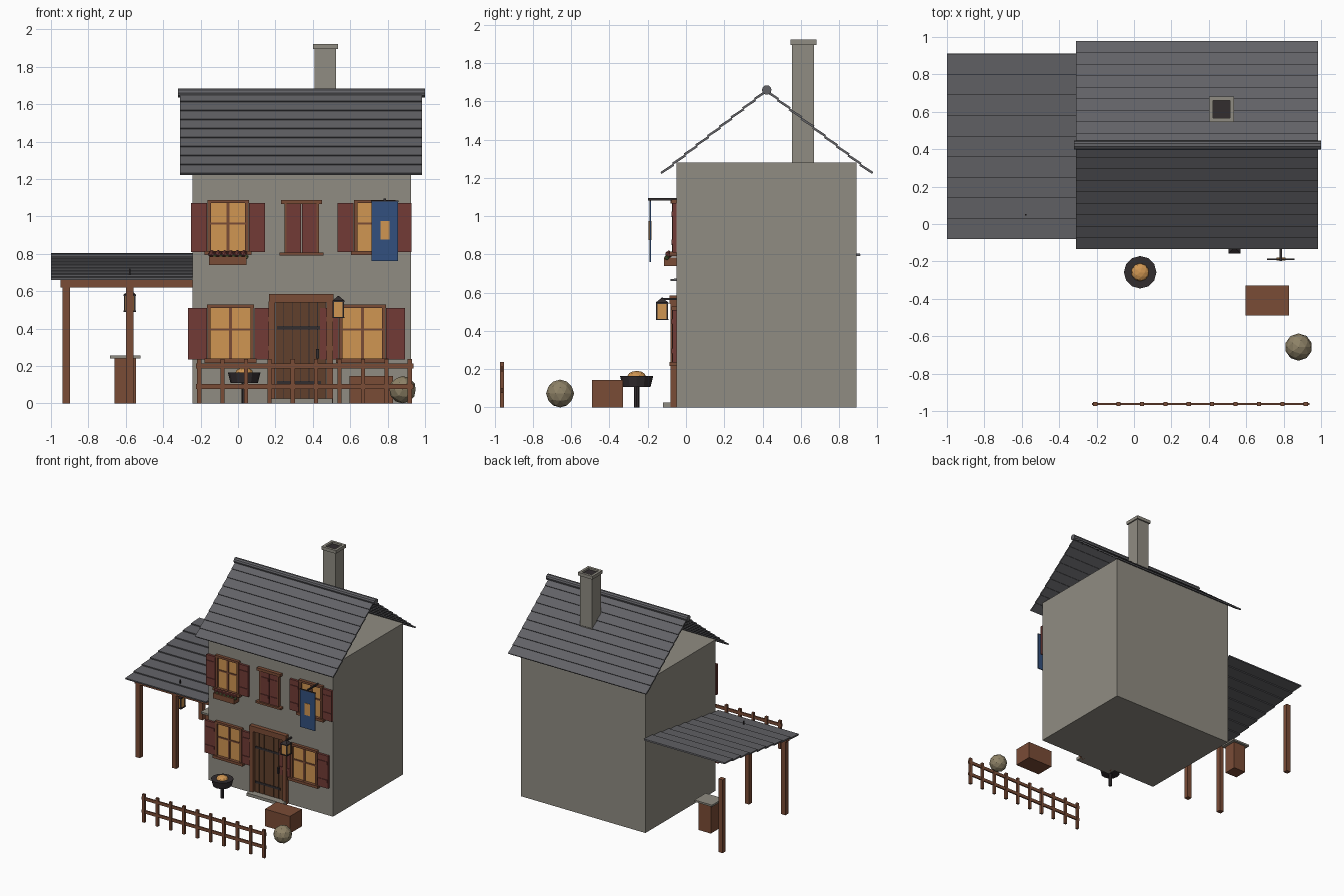
import bpy, bmesh, math
from mathutils import Matrix, Vector

cube = bpy.data.objects.get("Cube")
if cube:
    bpy.data.objects.remove(cube)


def material(name, r, g, b):
    """Flat material from display values, stored as linear."""
    lin = [((c / 255 + .055) / 1.055) ** 2.4 for c in (r, g, b)] + [1]
    mat = bpy.data.materials.new(name)
    mat.use_nodes = True
    mat.diffuse_color = lin
    mat.node_tree.nodes["Principled BSDF"].inputs["Base Color"].default_value = lin
    return mat


stone = material("grey stone", 144, 140, 130)
slate = material("dark slate", 98, 98, 102)
wood = material("brown wood", 122, 76, 54)
plank = material("dark plank wood", 97, 64, 44)
red = material("dull red paint", 114, 59, 54)
amber = material("amber glow", 208, 150, 82)
iron = material("black iron", 50, 45, 47)
blue = material("blue cloth", 50, 80, 126)
straw = material("straw", 142, 130, 103)
leaf = material("leaf green", 84, 104, 62)


def finish(name, bm, mat):
    bmesh.ops.recalc_face_normals(bm, faces=bm.faces)
    mesh = bpy.data.meshes.new(name)
    bm.to_mesh(mesh)
    bm.free()
    mesh.materials.append(mat)
    obj = bpy.data.objects.new(name, mesh)
    bpy.context.collection.objects.link(obj)
    return obj


def box(name, mat, x0, x1, y0, y1, z0, z1):
    bm = bmesh.new()
    centre = Vector((x0 + x1, y0 + y1, z0 + z1)) / 2
    size = Matrix.Diagonal((x1 - x0, y1 - y0, z1 - z0, 1))
    bmesh.ops.create_cube(bm, size=1, matrix=Matrix.Translation(centre) @ size)
    return finish(name, bm, mat)


def cone(name, mat, x, y, z0, z1, r0, r1, sides, turn=0):
    bm = bmesh.new()
    place = Matrix.Translation((x, y, (z0 + z1) / 2)) @ Matrix.Rotation(turn, 4, "Z")
    bmesh.ops.create_cone(bm, cap_ends=True, segments=sides, radius1=r0, radius2=r1,
                          depth=z1 - z0, matrix=place)
    return finish(name, bm, mat)


def ball(name, mat, x, y, z, r, detail=2, squash=1):
    bm = bmesh.new()
    place = Matrix.Translation((x, y, z)) @ Matrix.Diagonal((1, 1, squash, 1))
    bmesh.ops.create_icosphere(bm, subdivisions=detail, radius=r, matrix=place)
    return finish(name, bm, mat)


WALL = -.05


def on_wall(name, mat, cx, width, z0, z1, out, back=0):
    """Box fixed to the front wall, standing out from it."""
    return box(name, mat, cx - width / 2, cx + width / 2, WALL - out, WALL - back, z0, z1)


def slate_slope(name, eave, ridge, rows, x0, x1, lip=.007, thick=.012):
    """Roof slab with a stepped row of slates, extruded along x."""
    eave, ridge = Vector(eave), Vector(ridge)
    normal = Vector((-(ridge - eave).y, (ridge - eave).x)).normalized()
    normal *= math.copysign(1, normal.y)
    top = []
    for i in range(rows):
        top += [eave.lerp(ridge, i / rows) + normal * lip, eave.lerp(ridge, (i + 1) / rows)]
    outline = top + [p - normal * thick for p in reversed(top)]
    bm = bmesh.new()
    face = bm.faces.new([bm.verts.new((x0, p.x, p.y)) for p in outline])
    swept = bmesh.ops.extrude_face_region(bm, geom=[face])["geom"]
    bmesh.ops.translate(bm, vec=(x1 - x0, 0, 0),
                        verts=[v for v in swept if isinstance(v, bmesh.types.BMVert)])
    return finish(name, bm, mat=slate)


# House body and open-gabled roof
box("house_walls", stone, -.243, .925, WALL, .89, 0, 1.28)
for side, eave_y in (("front", -.13), ("back", .975)):
    slate_slope("roof_" + side, (eave_y, 1.225), (.42, 1.66), 9, -.31, .983)
ridge = cone("roof_ridge", slate, 0, 0, -.66, .66, .025, .025, 10)
ridge.rotation_euler.y = math.pi / 2
ridge.location = (.34, .422, 1.66)

# Chimney with a sooty flue sunk into its cap
box("chimney", stone, .41, .525, .555, .67, 1.28, 1.9)
cap = box("chimney_cap", stone, .4, .535, .545, .682, 1.895, 1.922)
cap.data.materials.append(iron)
bm = bmesh.new()
bm.from_mesh(cap.data)
flue = max(bm.faces, key=lambda f: f.calc_center_median().z)
bmesh.ops.inset_region(bm, faces=[flue], thickness=.03)
flue = bmesh.ops.extrude_discrete_faces(bm, faces=[flue])["faces"][0]
bmesh.ops.translate(bm, verts=flue.verts, vec=(0, 0, -.015))
flue.material_index = 1
bm.to_mesh(cap.data)
bm.free()

# Lean-to shelter
slate_slope("shelter_roof", (-.08, .662), (.91, .805), 9, -1, -.243, lip=.01)
box("shelter_beam", wood, -.95, -.243, -.03, .01, .62, .66)
for i, (x, y) in enumerate(((-.918, -.01), (-.578, -.01), (-.918, .83))):
    box(f"shelter_post_{i}", wood, x - .02, x + .02, y - .02, y + .02, 0, .62)
box("workstand", wood, -.66, -.545, .5, .61, 0, .24)
box("workstand_top", stone, -.685, -.52, .48, .63, .24, .255)


def shutter(name, cx, width, z0, z1):
    on_wall(name, red, cx, width, z0, z1, .02)
    for part in (.22, .78):
        z = z0 + (z1 - z0) * part
        on_wall(name + "_batten", red, cx, width * .9, z - .012, z + .012, .025)


def window(name, cx, z0, z1, width, leaf_width):
    on_wall(name + "_glass", amber, cx, width, z0, z1, .008)
    for s in (-1, 1):
        on_wall(name + "_jamb", wood, cx + s * width / 2, .018, z0, z1, .022)
        shutter(name + "_shutter", cx + s * (width / 2 + .012 + leaf_width / 2),
                leaf_width, z0, z1 - .01)
    on_wall(name + "_lintel", wood, cx, width + .022, z1 - .01, z1 + .008, .026)
    on_wall(name + "_sill", wood, cx, width + .05, z0 - .018, z0 + .004, .035)
    on_wall(name + "_mullion", wood, cx, .016, z0, z1, .016)
    middle = z0 + (z1 - z0) * .56
    on_wall(name + "_crossbar", wood, cx, width, middle - .006, middle + .006, .015)


# Windows
window("lower_left_window", .665, .235, .52, .23, .1)
window("lower_right_window", -.04, .235, .52, .23, .1)
window("upper_left_window", .73, .81, 1.08, .2, .085)
window("upper_right_window", -.053, .81, 1.08, .2, .085)

# Closed middle window
for s in (-1, 1):
    shutter("closed_shutter", .34 + s * .041, .078, .805, 1.065)
    on_wall("closed_window_jamb", wood, .34 + s * .086, .012, .805, 1.065, .022)
on_wall("closed_window_lintel", wood, .34, .22, 1.065, 1.088, .03)
on_wall("closed_window_sill", wood, .34, .235, .79, .806, .035)

# Door: planks, iron straps, frame and step
for i in range(6):
    on_wall(f"door_plank_{i}", plank, .2225 + i * .045, .041, .025, .545, .014)
on_wall("door_backing", iron, .335, .27, .025, .545, .007)
for z in (.11, .405):
    on_wall("door_strap", iron, .325, .235, z - .009, z + .009, .018)
on_wall("door_handle", iron, .425, .014, .24, .29, .026)
for s in (-1, 1):
    on_wall("door_post", wood, .335 + s * .155, .034, 0, .545, .03)
on_wall("door_lintel", wood, .338, .345, .54, .585, .036)
on_wall("doorstep", stone, .335, .34, 0, .025, .07)

# Flower box
on_wall("flower_box", wood, -.055, .2, .74, .785, .065)
for i in range(6):
    x = -.14 + i * .034
    ball(f"blossom_{i}", red, x, -.09, .8, .021, 1)
    ball(f"foliage_{i}", leaf, x + .015, -.1, .783, .013, 1)

# Hanging banner with a plain emblem plate
box("banner", blue, .715, .855, -.192, -.184, .76, 1.078)
box("banner_emblem", amber, .762, .81, -.196, -.18, .875, .975)
box("banner_arm", iron, .779, .791, -.198, WALL, 1.083, 1.094)
box("banner_bar", iron, .712, .858, -.192, -.184, 1.076, 1.084)


def lantern(name, x, y, z, hook):
    h, top = .027, z + .08
    box(name + "_glow", amber, x - h, x + h, y - h, y + h, z, top)
    for sx in (-h, h):
        for sy in (-h, h):
            box(name + "_bar", iron, x + sx - .004, x + sx + .004,
                y + sy - .004, y + sy + .004, z, top)
    for level in (z - .006, top):
        box(name + "_plate", iron, x - .033, x + .033, y - .033, y + .033, level, level + .007)
    cone(name + "_cap", iron, x, y, top + .007, top + .03, .046, .006, 4, math.pi / 4)
    box(name + "_hook", iron, x - .004, x + .004, y - .004, y + .004, top + .02, hook)


# Lanterns
lantern("door_lantern", .537, -.125, .462, .575)
box("door_lantern_arm", iron, .531, .543, -.13, WALL, .563, .573)
lantern("shelter_lantern", -.578, .05, .495, .72)

# Brazier
cone("brazier_stem", iron, .033, -.258, 0, .11, .014, .014, 8)
cone("brazier_bowl", iron, .033, -.258, .108, .165, .073, .087, 12)
ball("brazier_embers", amber, .033, -.258, .165, .048, squash=.55)

# Crate and straw bundle
box("crate", wood, .595, .83, -.49, -.33, 0, .145)
ball("straw_bundle", straw, .88, -.658, .073, .073)

# Picket fence
for i in range(10):
    x = -.207 + i * .125
    box(f"fence_picket_{i}", wood, x - .011, x + .011, -.972, -.952, 0, .238)
for z in (.09, .2):
    box("fence_rail", wood, -.225, .937, -.968, -.956, z - .013, z + .013)
